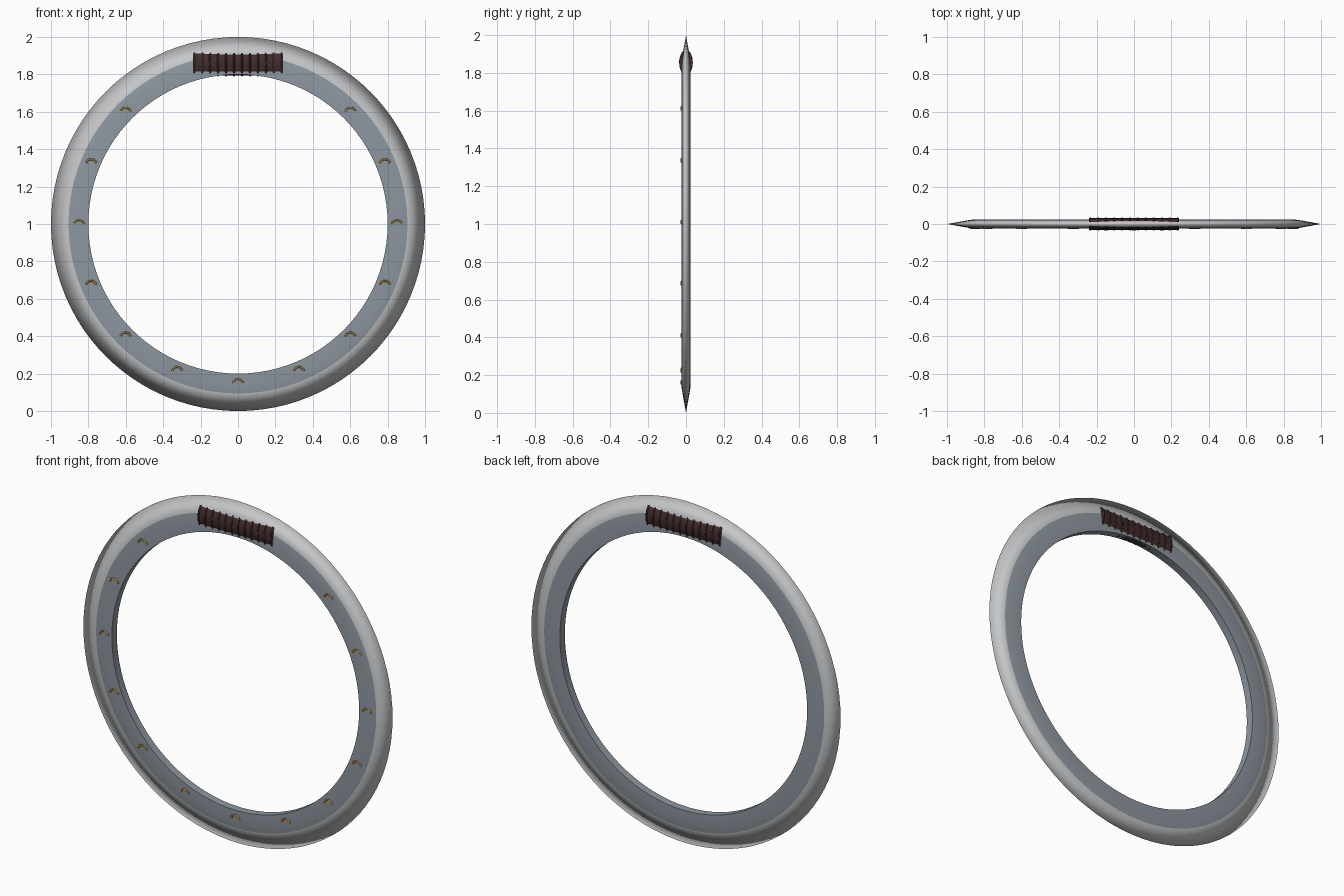
import bpy, math
from math import sin, cos, pi

if "Cube" in bpy.data.objects:
    bpy.data.objects.remove(bpy.data.objects["Cube"])


def mat(name, rgb):
    m = bpy.data.materials.new(name)
    m.diffuse_color = (*rgb, 1)
    m.use_nodes = True
    m.node_tree.nodes["Principled BSDF"].inputs["Base Color"].default_value = m.diffuse_color
    return m


STEEL = mat("bright steel", (0.56, 0.57, 0.58))
BAND = mat("blue grey steel", (0.27, 0.31, 0.35))
LEATHER = mat("dark leather", (0.055, 0.025, 0.025))
GOLD = mat("old gold", (0.45, 0.27, 0.06))


def add_mesh(name, verts, faces, material):
    me = bpy.data.meshes.new(name)
    me.from_pydata(verts, [], faces)
    me.materials.append(material)
    ob = bpy.data.objects.new(name, me)
    bpy.context.collection.objects.link(ob)
    me.shade_smooth()
    return ob


def lathe(name, profile, material, closed, n=96):
    """Spin an (r, y) profile around the y axis through z = 1."""
    k = len(profile)
    verts = [(r * cos(2 * pi * i / n), y, 1 + r * sin(2 * pi * i / n))
             for i in range(n) for r, y in profile]
    faces = [(i * k + j, i * k + (j + 1) % k,
              (i + 1) % n * k + (j + 1) % k, (i + 1) % n * k + j)
             for i in range(n) for j in range(k if closed else k - 1)]
    return add_mesh(name, verts, faces, material)


def tube(name, path, radius, material, closed=False, n=8):
    """Round tube made from a poly curve."""
    cu = bpy.data.curves.new(name, 'CURVE')
    cu.dimensions = '3D'
    cu.bevel_depth = radius
    cu.bevel_resolution = 2
    cu.use_fill_caps = True
    sp = cu.splines.new('POLY')
    sp.points.add(len(path) - 1)
    for p, co in zip(sp.points, path):
        p.co = (*co, 1)
    sp.use_cyclic_u = closed
    cu.materials.append(material)
    ob = bpy.data.objects.new(name, cu)
    bpy.context.collection.objects.link(ob)
    return ob


# sharpened outer blade, smooth across the edge
lathe("blade", [(0.905, -0.017), (1.0, 0), (0.905, 0.017)], STEEL, False)

# flat inner band: two faces and the inner rim
for name, prof in (
        ("band_front", [(0.80, -0.023), (0.868, -0.023), (0.906, -0.017)]),
        ("band_back", [(0.906, 0.017), (0.868, 0.023), (0.80, 0.023)]),
        ("band_rim", [(0.80, 0.023), (0.80, -0.023)])):
    lathe(name, prof, BAND, False)

# elliptical grip across the top of the ring
CZ, RY, RZ = 1.855, 0.031, 0.061
N = 32


def ellipse(x, ry, rz):
    return [(x, ry * cos(2 * pi * i / N), CZ + rz * sin(2 * pi * i / N)) for i in range(N)]


grip = add_mesh("grip", ellipse(-0.24, RY, RZ) + ellipse(0.24, RY, RZ),
                [(i, i + N, (i + 1) % N + N, (i + 1) % N) for i in range(N)]
                + [tuple(range(N)), tuple(range(2 * N - 1, N - 1, -1))], LEATHER)
for p in grip.data.polygons:
    p.use_smooth = len(p.vertices) == 4

# leather wrap ridges
for i in range(12):
    x = -0.234 + 0.468 * i / 11
    tube(f"grip_wrap_{i}", ellipse(x, RY, RZ), 0.005, LEATHER, True)


# small gold arches on the front of the band
def arch(name, x, y, z, r):
    tube(name, [(x + r * cos(pi * t / 10), y, z + r * 0.8 * sin(pi * t / 10))
                for t in range(11)], 0.005, GOLD)


for i in range(16):
    a = 2 * pi * i / 16
    if i not in (3, 4, 5):  # the grip takes these places
        arch(f"arch_{i}", 0.85 * cos(a), -0.023, 1 + 0.85 * sin(a), 0.026)

# short slanted gold stitches on the grip
for x in (-0.15, 0, 0.15):
    tube(f"grip_stitch_{x}", [(x - 0.008, -0.0335, 1.852), (x + 0.008, -0.0335, 1.868)],
         0.0025, GOLD)

# consistent outward normals
import bmesh
for ob in bpy.data.objects:
    if ob.type == 'MESH':
        bm = bmesh.new()
        bm.from_mesh(ob.data)
        if ob.name == "grip":
            bmesh.ops.recalc_face_normals(bm, faces=bm.faces)
        else:
            # open rings: turn faces away from the ring's core circle
            for f in bm.faces:
                c = f.calc_center_median()
                r = math.hypot(c.x, c.z - 1)
                k = 0.86 / r
                core = c.copy()
                core.x, core.y, core.z = c.x * k, 0, 1 + (c.z - 1) * k
                if f.normal.dot(c - core) < 0:
                    f.normal_flip()
        bm.to_mesh(ob.data)
        bm.free()
